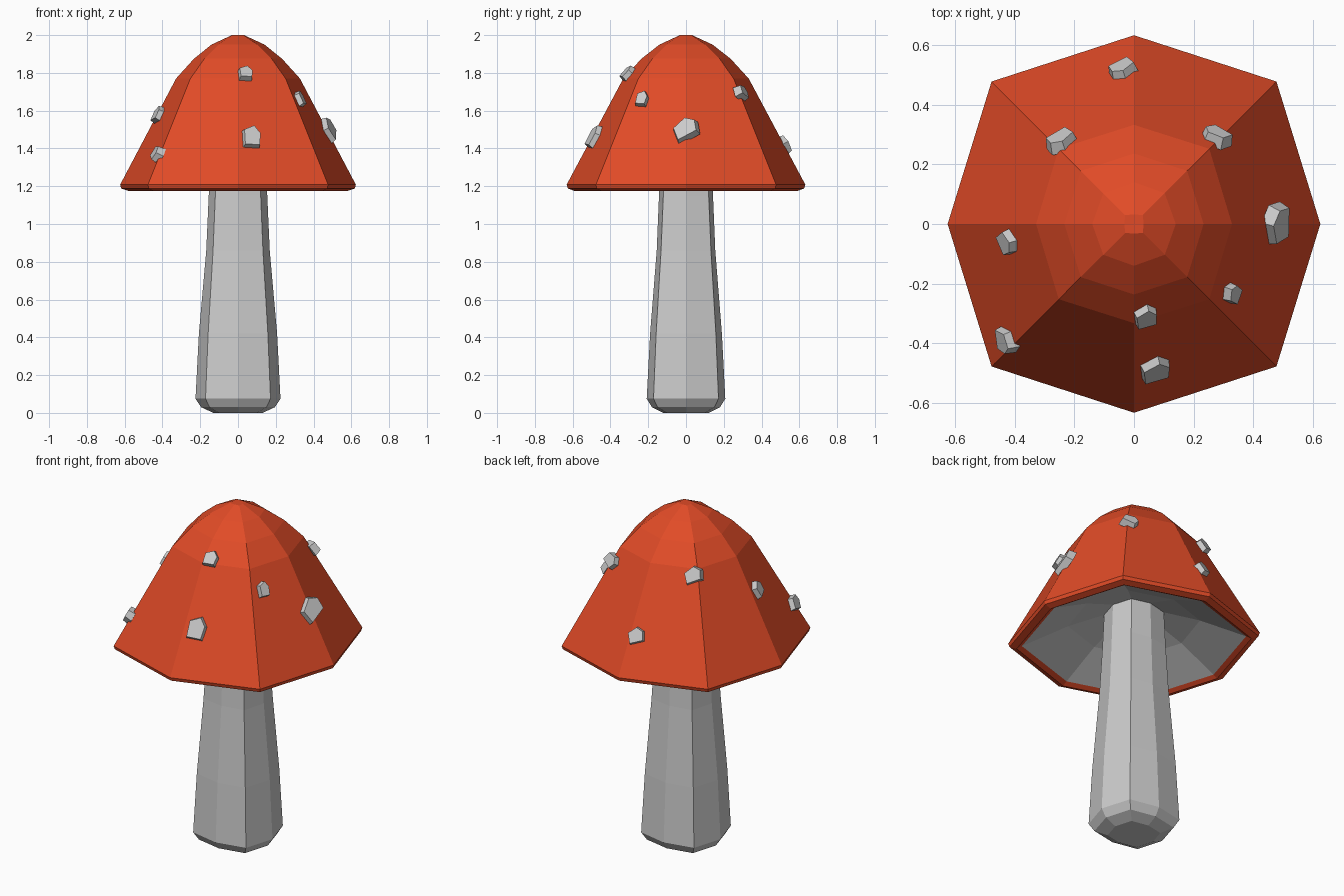
import bpy, bmesh, math
from mathutils import Vector, Matrix
from mathutils.bvhtree import BVHTree

if "Cube" in bpy.data.objects:
    bpy.data.objects.remove(bpy.data.objects["Cube"])


def finish(name, bm, mat=None, recalc=True):
    if recalc:
        bmesh.ops.recalc_face_normals(bm, faces=bm.faces)
    me = bpy.data.meshes.new(name)
    bm.to_mesh(me)
    ob = bpy.data.objects.new(name, me)
    bpy.context.collection.objects.link(ob)
    if mat:
        me.materials.append(mat)
    return ob


def octagon_loft(rings, cap_first=True, cap_last=True):
    """Rings are (z, x radius, y radius, diagonal corner offset)."""
    bm = bmesh.new()
    loops = []
    for z, a, b, d in rings:
        pts = [(a, 0), (d, d), (0, b), (-d, d), (-a, 0), (-d, -d), (0, -b), (d, -d)]
        loops.append([bm.verts.new((x, y, z)) for x, y in pts])
    for lo, hi in zip(loops, loops[1:]):
        for i in range(8):
            j = (i + 1) % 8
            bm.faces.new((lo[i], lo[j], hi[j], hi[i]))
    if cap_first:
        bm.faces.new(loops[0][::-1])
    if cap_last:
        bm.faces.new(loops[-1])
    return bm


red = bpy.data.materials.new("cap_red")
red.diffuse_color = (0.75, 0.07, 0.02, 1)
red.use_nodes = True
red.node_tree.nodes["Principled BSDF"].inputs["Base Color"].default_value = red.diffuse_color

# Stem: tapering, with a chamfered foot
finish("stem", octagon_loft([
    (0.0, 0.13, 0.12, 0.10), (0.03, 0.195, 0.18, 0.15), (0.075, 0.225, 0.208, 0.172),
    (0.42, 0.207, 0.19, 0.158), (0.86, 0.168, 0.155, 0.132), (1.15, 0.155, 0.143, 0.12),
    (1.40, 0.145, 0.135, 0.112)]))

# Cap: steep skirt with a rounded crown and a thin turned-in lip
cap_bm = octagon_loft([
    (1.19, 0.555, 0.56, 0.425), (1.175, 0.58, 0.59, 0.445), (1.188, 0.618, 0.625, 0.472),
    (1.208, 0.624, 0.632, 0.477), (1.77, 0.328, 0.332, 0.252), (1.875, 0.233, 0.236, 0.178),
    (1.95, 0.14, 0.14, 0.103), (2.0, 0.032, 0.032, 0.03)], cap_first=False)
bmesh.ops.recalc_face_normals(cap_bm, faces=cap_bm.faces)
tree = BVHTree.FromBMesh(cap_bm)
finish("cap", cap_bm, red, recalc=False)

# Gills: hollow underside rising to the stem, facing down
gills = octagon_loft([
    (1.19, 0.555, 0.56, 0.425), (1.30, 0.33, 0.33, 0.25), (1.37, 0.12, 0.12, 0.09)],
    cap_first=False, cap_last=False)
for f in gills.faces:
    if f.normal.z > 0 or f.calc_center_median().dot(f.normal) > 0:
        f.normal_update()
    if f.normal.z > 0:
        f.normal_flip()
finish("gills", gills, recalc=False)

# Patches: chipped flat chunks lying on the cap (position, width, height, roll)
outline = [(-0.5, -0.45), (0.35, -0.5), (0.5, 0.1), (0.2, 0.5), (-0.42, 0.3)]
patches = [
    ((0.47, 0.00, 1.50), 0.15, 0.12, 0.6), ((0.32, -0.23, 1.66), 0.07, 0.09, 0.0),
    ((0.04, -0.31, 1.80), 0.085, 0.09, 0.0), ((0.07, -0.48, 1.46), 0.11, 0.135, 0.0),
    ((-0.42, -0.39, 1.37), 0.09, 0.09, -0.3), ((-0.42, -0.06, 1.58), 0.09, 0.09, 0.3),
    ((-0.24, 0.27, 1.74), 0.11, 0.09, 0.5), ((0.27, 0.28, 1.69), 0.10, 0.08, -0.4),
    ((-0.035, 0.51, 1.42), 0.10, 0.09, 0.4)]
for k, (pos, w, h, roll) in enumerate(patches, 1):
    loc, n, _, _ = tree.find_nearest(Vector(pos))
    side = Vector((0, 0, 1)).cross(n).normalized()
    frame = Matrix((side, n.cross(side), n)).transposed().to_4x4()
    m = Matrix.Translation(loc) @ frame @ Matrix.Rotation(roll, 4, 'Z')
    bm = bmesh.new()
    low, top = [[bm.verts.new(m @ Vector((x * w * s, y * h * s, z))) for x, y in outline]
                for s, z in ((1.0, -0.015), (0.85, 0.028))]
    bm.faces.new(low[::-1])
    bm.faces.new(top)
    for i in range(5):
        j = (i + 1) % 5
        bm.faces.new((low[i], low[j], top[j], top[i]))
    finish(f"cap_patch_{k}", bm)
